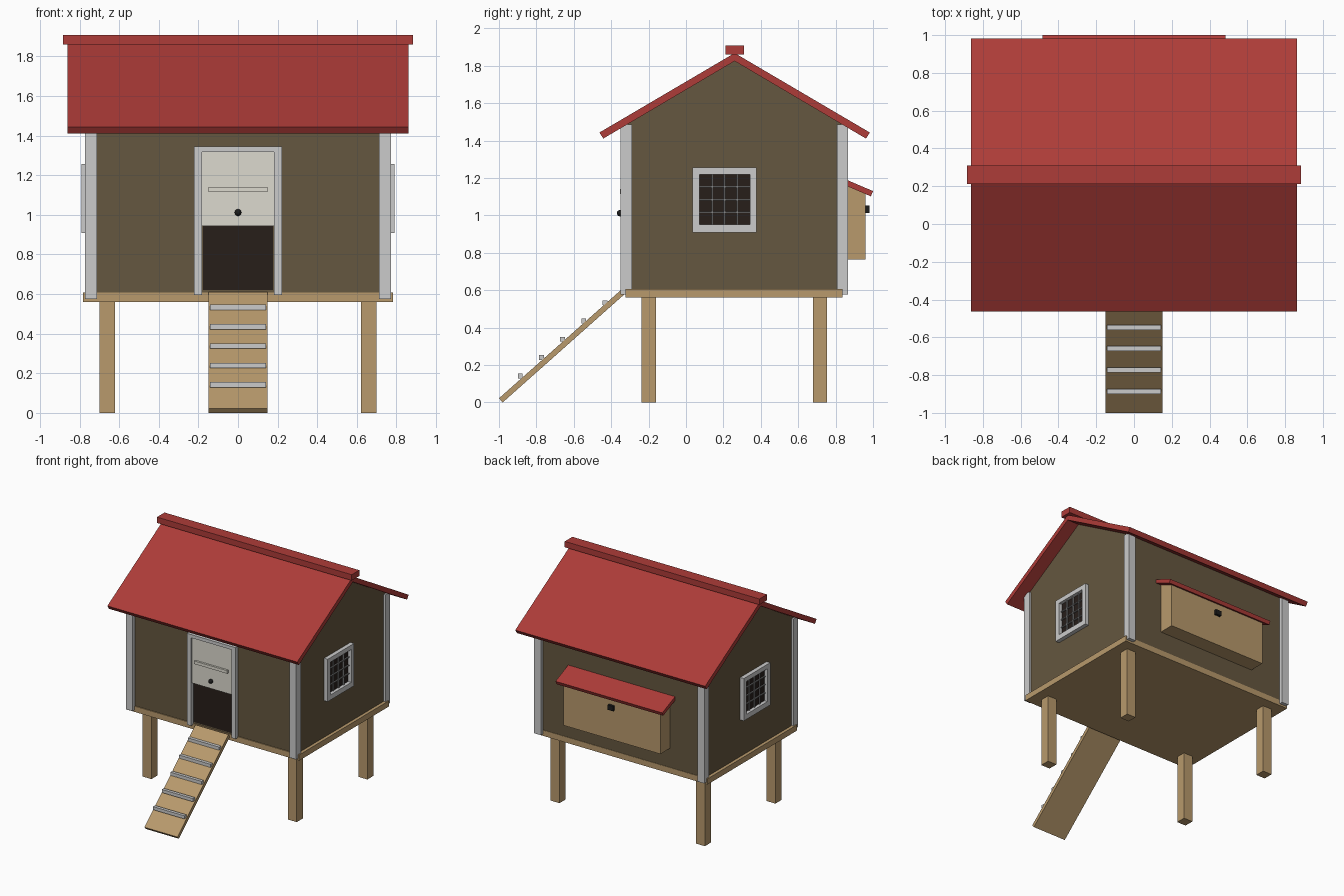
import bpy, bmesh, math
from mathutils import Vector

if "Cube" in bpy.data.objects:
    bpy.data.objects.remove(bpy.data.objects["Cube"])

def material(name, rgb):
    m = bpy.data.materials.new(name)
    m.diffuse_color = (*rgb, 1)
    m.use_nodes = True
    m.node_tree.nodes["Principled BSDF"].inputs["Base Color"].default_value = m.diffuse_color
    return m

WALL = material("brown_paint", (0.13, 0.095, 0.05))
WOOD = material("bare_wood", (0.48, 0.32, 0.15))
RED = material("red_roof", (0.42, 0.045, 0.04))
TRIM = material("white_trim", (0.75, 0.75, 0.73))
CREAM = material("cream_door", (0.72, 0.70, 0.62))
DARK = material("dark_inside", (0.02, 0.013, 0.01))
BLACK = material("black_metal", (0.012, 0.012, 0.012))
WIRE = material("wire", (0.25, 0.25, 0.25))

def finish(bm, name, mat):
    bmesh.ops.recalc_face_normals(bm, faces=bm.faces)
    me = bpy.data.meshes.new(name)
    bm.to_mesh(me)
    bm.free()
    me.materials.append(mat)
    ob = bpy.data.objects.new(name, me)
    bpy.context.collection.objects.link(ob)
    return ob

def box(name, x, y, z, mat):
    """Box from (min, max) ranges."""
    bm = bmesh.new()
    bmesh.ops.create_cube(bm, size=1)
    for v in bm.verts:
        v.co = Vector([(r[0] + r[1]) / 2 + c * (r[1] - r[0]) for r, c in zip((x, y, z), v.co)])
    return finish(bm, name, mat)

def extrude_x(name, profile, x, mat):
    """Extrude a (y, z) profile along x."""
    bm = bmesh.new()
    f = bm.faces.new([bm.verts.new((x[0], *p)) for p in profile])
    ext = bmesh.ops.extrude_face_region(bm, geom=[f])["geom"]
    bmesh.ops.translate(bm, vec=(x[1] - x[0], 0, 0),
                        verts=[v for v in ext if isinstance(v, bmesh.types.BMVert)])
    return finish(bm, name, mat)

def side(s, a, b):
    return tuple(sorted((s * a, s * b)))

MID = 0.26                       # ridge position in y
FRONT, BACK = -0.317, 0.835      # wall faces

# House body with gables, and floor
extrude_x("house_body", [(FRONT, 0.6), (BACK, 0.6), (BACK, 1.49), (MID, 1.83), (FRONT, 1.49)],
          (-0.757, 0.757), WALL)
box("floor", (-0.783, 0.783), (-0.324, 0.838), (0.56, 0.607), WOOD)

# Roof slabs and ridge cap
for s, name in ((-1, "front_roof"), (1, "back_roof")):
    extrude_x(name, [(MID, 1.868), (MID + s * 0.723, 1.443), (MID + s * 0.702, 1.411), (MID, 1.825)],
              (-0.862, 0.862), RED)
box("ridge_cap", (-0.884, 0.884), (0.212, 0.31), (1.86, 1.908), RED)

# Legs, corner trims, and windows on each side
for s, label in ((-1, "left"), (1, "right")):
    for tag, y in (("front", (-0.238, -0.16)), ("back", (0.678, 0.755))):
        box(f"{tag}_{label}_leg", side(s, 0.62, 0.70), y, (0, 0.57), WOOD)
    for tag, y in (("front", (-0.35, -0.29)), ("back", (0.808, 0.866))):
        box(f"{tag}_{label}_corner_trim", side(s, 0.712, 0.773), y, (0.576, 1.485), TRIM)

    fx = side(s, 0.74, 0.79)
    for tag, z in (("bottom", (0.908, 0.95)), ("top", (1.219, 1.256))):
        box(f"{label}_window_{tag}", fx, (0.035, 0.378), z, TRIM)
    for tag, y in (("front", (0.035, 0.073)), ("back", (0.341, 0.378))):
        box(f"{label}_window_{tag}", fx, y, (0.95, 1.219), TRIM)
    box(f"{label}_window_pane", side(s, 0.74, 0.762), (0.073, 0.341), (0.95, 1.219), DARK)
    bx = side(s, 0.762, 0.772)
    for i in range(1, 4):
        y, z = 0.073 + 0.067 * i, 0.95 + 0.0673 * i
        box(f"{label}_window_upright_wire", bx, (y - 0.004, y + 0.004), (0.95, 1.219), WIRE)
        box(f"{label}_window_cross_wire", bx, (0.073, 0.341), (z - 0.004, z + 0.004), WIRE)

    # Door posts
    box(f"{label}_door_post", side(s, 0.182, 0.222), (-0.347, -0.30), (0.596, 1.345), TRIM)

# Sliding door half raised over the dark doorway
box("door_lintel", (-0.182, 0.182), (-0.347, -0.30), (1.318, 1.345), TRIM)
box("door", (-0.182, 0.182), (-0.338, -0.30), (0.945, 1.32), CREAM)
box("doorway", (-0.178, 0.178), (-0.321, -0.30), (0.62, 0.945), DARK)
box("door_batten", (-0.15, 0.15), (-0.354, -0.335), (1.115, 1.14), CREAM)
bpy.ops.mesh.primitive_uv_sphere_add(segments=16, ring_count=10, radius=0.017, location=(0, -0.353, 1.012))
knob = bpy.context.object
knob.name = "door_knob"
knob.data.materials.append(BLACK)
bpy.ops.object.shade_smooth_by_angle()

# Ramp and rungs
extrude_x("ramp", [(-1.0, 0.022), (-0.98, 0), (-0.318, 0.588), (-0.338, 0.61)], (-0.15, 0.15), WOOD)
for i in range(5):
    y, z = -0.886 + 0.113 * i, 0.142 + 0.0978 * i
    box("ramp_rung", (-0.142, 0.142), (y - 0.013, y + 0.013), (z - 0.013, z + 0.013), TRIM)

# Nest box with sloping lid and latch
extrude_x("nest_box", [(0.82, 0.765), (0.96, 0.765), (0.96, 1.13), (0.82, 1.185)], (-0.44, 0.44), WOOD)
extrude_x("nest_lid", [(0.82, 1.207), (1.0, 1.13), (0.988, 1.102), (0.82, 1.174)], (-0.485, 0.485), RED)
box("nest_latch", (-0.025, 0.025), (0.955, 0.98), (1.012, 1.052), BLACK)
